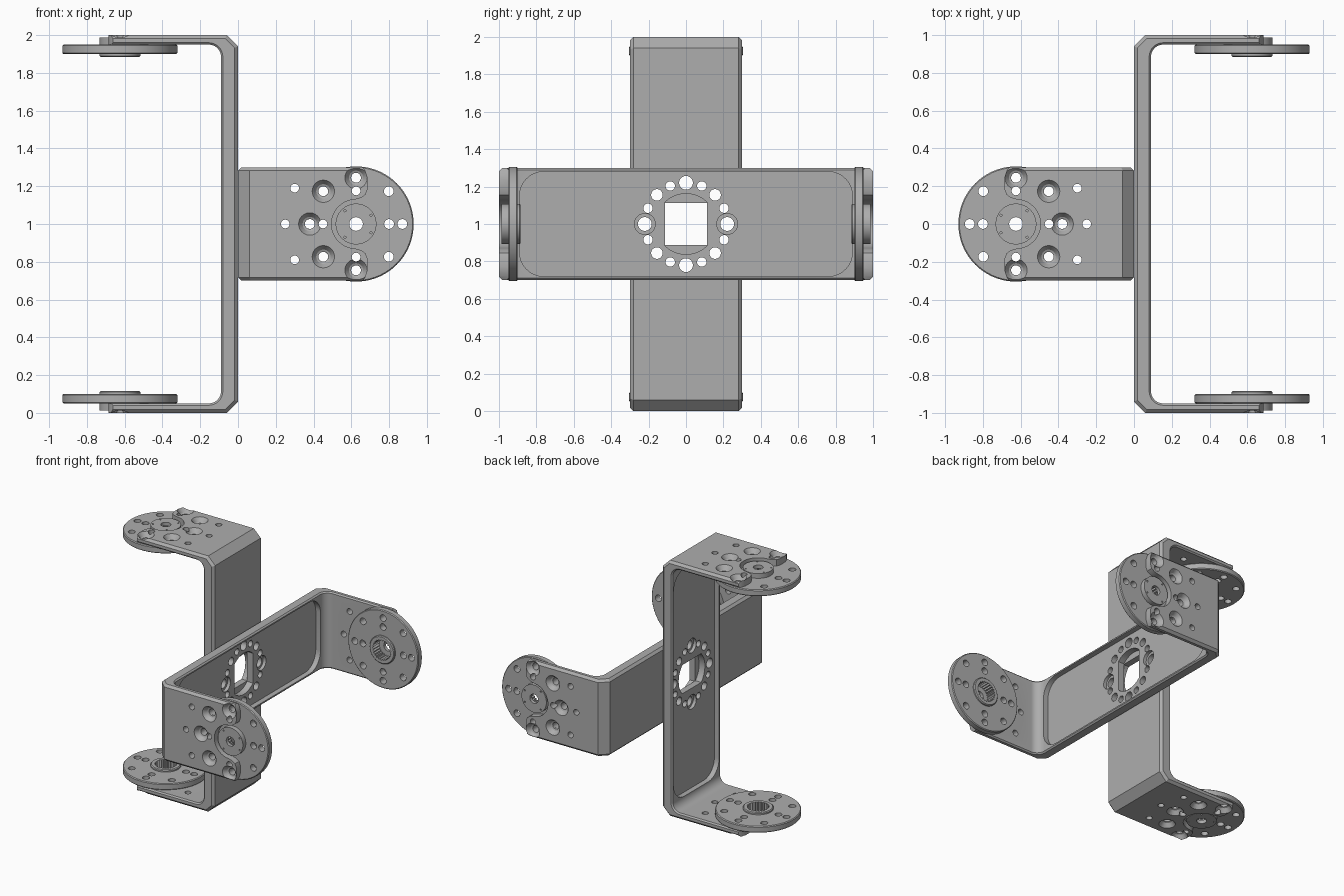
import bpy, bmesh
from math import sin, cos, pi, radians
from mathutils import Matrix, Vector

cube = bpy.data.objects.get("Cube")
if cube:
    bpy.data.objects.remove(cube)

grey = bpy.data.materials.new("grey metal")
grey.use_nodes = True
COLOR = (0.42, 0.42, 0.42, 1)
grey.diffuse_color = COLOR
grey.node_tree.nodes["Principled BSDF"].inputs["Base Color"].default_value = COLOR

HUB = 0.625          # disc centre along the arm


# ---------- helpers ----------
def arm_frame(side):
    """Local (u, v, h) with h pointing out through an arm."""
    return lambda u, v, h: Vector((u, h * side, v))


def base_frame(u, v, h):
    return Vector((h, u, v))


def circle(u, v, r, n=32):
    return [(u + r * cos(2 * pi * i / n), v + r * sin(2 * pi * i / n)) for i in range(n)]


def arc(u, v, r, start, end, n=8):
    angles = [radians(start + (end - start) * i / n) for i in range(n + 1)]
    return [(u + r * cos(a), v + r * sin(a)) for a in angles]


def loft(bm, frame, sections):
    """Closed solid through sections of (height, outline)."""
    rings = [[bm.verts.new(frame(u, v, h)) for u, v in pts] for h, pts in sections]
    n = len(rings[0])
    faces = [bm.faces.new(rings[0]), bm.faces.new(rings[-1])]
    for a, b in zip(rings, rings[1:]):
        for i in range(n):
            j = (i + 1) % n
            faces.append(bm.faces.new((a[i], a[j], b[j], b[i])))
    bmesh.ops.recalc_face_normals(bm, faces=faces)


def prism(bm, frame, outline, low, high):
    loft(bm, frame, [(low, outline), (high, outline)])


def lathe(bm, frame, u, v, profile, n=32):
    loft(bm, frame, [(h, circle(u, v, r, n)) for h, r in profile])


def make_object(name, bm):
    mesh = bpy.data.meshes.new(name)
    bm.to_mesh(mesh)
    bm.free()
    obj = bpy.data.objects.new(name, mesh)
    bpy.context.collection.objects.link(obj)
    return obj


def carve(name, body, cutters):
    """Subtract each cutter mesh in turn and keep the plain result."""
    obj = make_object(name, body)
    helpers = []
    for bm in cutters:
        helper = make_object("cutter", bm)
        helper.hide_render = True
        mod = obj.modifiers.new("cut", "BOOLEAN")
        mod.operation, mod.solver, mod.object = "DIFFERENCE", "EXACT", helper
        helpers.append(helper)
    bpy.context.view_layer.update()
    graph = bpy.context.evaluated_depsgraph_get()
    result = bpy.data.meshes.new_from_object(obj.evaluated_get(graph))
    obj.modifiers.clear()
    obj.data = result
    for helper in helpers:
        bpy.data.objects.remove(helper)
    result.materials.clear()
    result.materials.append(grey)
    return obj


# Hole positions shared by the arms and the discs
outer_ring = circle(HUB, 0, 0.245, 8)
inner_ring = circle(HUB, 0, 0.175, 4)
arm_only = [(0.25, 0), (0.30, 0.19), (0.30, -0.19)]


# ---------- U-shaped bracket ----------
def build_bracket(name):
    half = [(0.75, 1), (0.06, 1), (0, 0.94)]
    inside = arc(0.155, 0.885, 0.065, 180, 90) + [(0.75, 0.95)]
    outline = half + [(x, -y) for x, y in reversed(half)]
    outline += [(x, -y) for x, y in reversed(inside)] + inside
    body = bmesh.new()
    prism(body, lambda u, v, h: Vector((u, v, h)), outline, -0.3, 0.3)

    # chamfer the long rims, wider on the outside
    def rims(outside):
        found = []
        for e in body.edges:
            a, b = e.verts
            on_cap = abs(a.co.z - b.co.z) < 1e-5 and abs(abs(a.co.z) - 0.3) < 1e-5
            outer = all(abs(p.co.y) > 0.98 or p.co.x < 0.08 and
                        (p.co.x < 0.02 or abs(p.co.y) > 0.93) for p in (a, b))
            at_end = min(a.co.x, b.co.x) > 0.74
            if on_cap and not at_end and outer == outside:
                found.append(e)
        return found
    for outside, width in ((True, 0.018), (False, 0.01)):
        bmesh.ops.bevel(body, geom=rims(outside), offset=width, segments=1, affect="EDGES")

    holes, sinks, notch, pocket, openings = [bmesh.new() for _ in range(5)]

    # arm holes, countersinks and the forked arm ends
    tip = [(0.62, 0.130), (0.65, 0.138), (0.675, 0.155), (0.686, 0.185),
           (0.686, 0.245), (0.675, 0.28), (0.65, 0.32), (1, 0.32)]
    fork = arc(HUB, 0, 0.13, 100, 260, 20) + [(x, -z) for x, z in tip] + tip[::-1]
    for side in (1, -1):
        frame = arm_frame(side)
        for u, v in arm_only + inner_ring[1:]:
            lathe(holes, frame, u, v, [(0.9, 0.023), (1.1, 0.023)], 20)
        for u, v in outer_ring:
            if u < HUB + 0.01:
                lathe(sinks, frame, u, v, [(0.9, 0.026), (0.965, 0.026),
                                           (0.97, 0.038), (1.001, 0.06), (1.1, 0.06)], 24)
        prism(notch, frame, fork, 0.9, 1.1)

    # shallow tray on the inside of the base
    tray = []
    for cu, cv, start in ((0.76, 0.15, 0), (-0.76, 0.15, 90), (-0.76, -0.15, 180), (0.76, -0.15, 270)):
        tray += arc(cu, cv, 0.13, start, start + 90)
    prism(pocket, base_frame, tray, 0.05, 0.3)

    # centre window and its ring of sixteen holes
    window = [(max(-0.117, min(0.117, u)), v) for u, v in
              arc(0, 0, 0.162, 46, 134, 10) + arc(0, 0, 0.162, 226, 314, 10)]
    prism(openings, base_frame, window, -0.1, 0.2)
    for i, (u, v) in enumerate(circle(0, 0, 0.22, 16)):
        r = 0.037 if i % 4 == 0 else 0.031 if i % 2 == 0 else 0.025
        profile = [(-0.1, r), (0.2, r)]
        if i % 8 == 0:
            profile = [(-0.1, r), (0.025, r), (0.025, 0.056), (0.2, 0.056)]
        lathe(openings, base_frame, u, v, profile, 24)
    return carve(name, body, [pocket, openings, holes, sinks, notch])


# ---------- splined disc ----------
def build_disc(name, side):
    frame = arm_frame(side)
    body, bore, holes = [bmesh.new() for _ in range(3)]
    lathe(body, frame, HUB, 0, [
        (0.884, 0.102), (0.89, 0.108), (0.9, 0.108), (0.9, 0.299), (0.906, 0.305),
        (0.944, 0.305), (0.95, 0.299), (0.95, 0.108), (0.987, 0.108)], 72)
    teeth = 25
    spline = [(HUB + r * cos(a), r * sin(a)) for i in range(teeth * 2)
              for a, r in [(pi * i / teeth, 0.081 if i % 2 else 0.071)]]
    prism(bore, frame, spline, 0.8, 0.96)
    lathe(holes, frame, HUB, 0, [(0.8, 0.036), (1.1, 0.036)])
    for u, v in outer_ring + inner_ring:
        lathe(holes, frame, u, v, [(0.8, 0.026), (1.1, 0.026)], 20)
    for u, v in arc(HUB, 0, 0.092, 30, 330, 3):
        lathe(holes, frame, u, v, [(0.975, 0.006), (1.1, 0.006)], 8)
    return carve(name, body, [bore, holes])


# ---------- assemble the two brackets back to back ----------
parts = [build_bracket("right_bracket"), build_disc("right_back_disc", 1),
         build_disc("right_front_disc", -1)]
turn = Matrix(((-1, 0, 0, 0), (0, 0, 1, 0), (0, 1, 0, 0), (0, 0, 0, 1)))
lift = Matrix.Translation((0, 0, 1))
twins = []
for part, name in zip(parts, ("left_bracket", "left_top_disc", "left_bottom_disc")):
    twin = bpy.data.objects.new(name, part.data.copy())
    bpy.context.collection.objects.link(twin)
    twin.data.transform(lift @ turn)
    part.data.transform(lift)
    twins.append(twin)

# smooth the round walls, keep machined edges crisp
bpy.ops.object.select_all(action="DESELECT")
for obj in parts + twins:
    obj.select_set(True)
bpy.context.view_layer.objects.active = parts[0]
bpy.ops.object.shade_smooth_by_angle(angle=radians(30))
